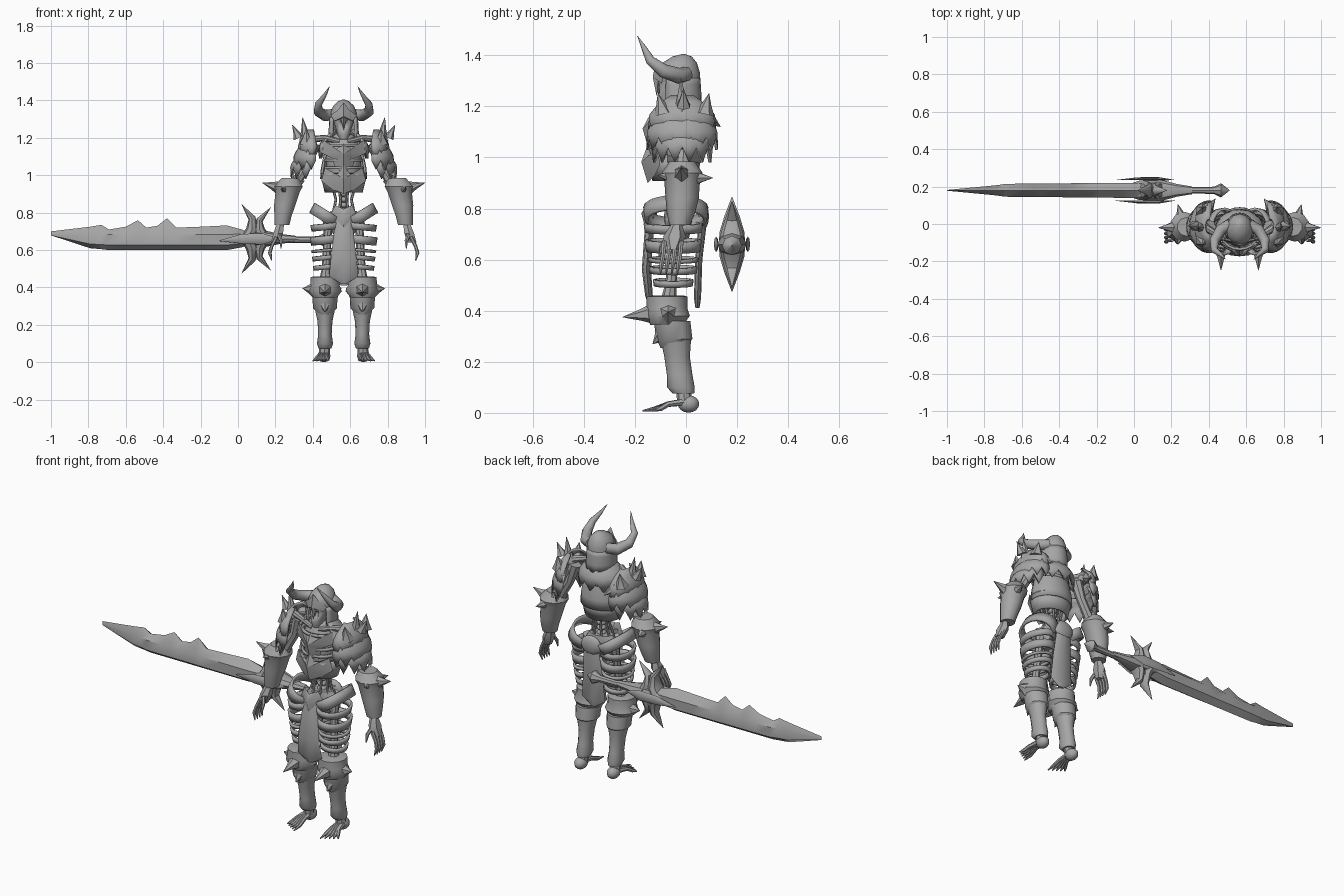
import bpy, bmesh, math
from mathutils import Vector, Matrix

cube = bpy.data.objects.get("Cube")
if cube:
    bpy.data.objects.remove(cube, do_unlink=True)

GREY = (.38, .38, .38, 1)
stone = bpy.data.materials.new("plain grey")
stone.use_nodes = True
stone.diffuse_color = GREY
stone.node_tree.nodes["Principled BSDF"].inputs["Base Color"].default_value = GREY

BODY = Vector((.565, 0, 0))       # centre line of the figure
SWORD = Vector((0, .18, .66))     # axis of the sword


def finish(name, bm, origin=BODY, mirror=False, solid=0):
    """Turn a bmesh into a shaded object, optionally mirrored and thickened."""
    bmesh.ops.recalc_face_normals(bm, faces=bm.faces)
    mesh = bpy.data.meshes.new(name)
    bm.to_mesh(mesh)
    bm.free()
    mesh.materials.append(stone)
    mesh.polygons.foreach_set("use_smooth", [True] * len(mesh.polygons))
    mesh.set_sharp_from_angle(angle=math.radians(40))
    obj = bpy.data.objects.new(name, mesh)
    obj.location = origin
    bpy.context.collection.objects.link(obj)
    if solid:
        mod = obj.modifiers.new("thickness", 'SOLIDIFY')
        mod.thickness, mod.offset = solid, 0
    if mirror:
        mod = obj.modifiers.new("mirror", 'MIRROR')
        mod.use_mirror_merge = False
    return obj


def skin(bm, rings):
    """Bridge rings of points into a closed skin."""
    rings = [[bm.verts.new(p) for p in ring] for ring in rings]
    count = len(rings[0])
    for low, high in zip(rings, rings[1:]):
        for i in range(count):
            j = (i + 1) % count
            bm.faces.new((low[i], low[j], high[j], high[i]))
    bm.faces.new(rings[0][::-1])
    bm.faces.new(rings[-1])


def loft(name, rows, sides=12, **opts):
    """Stack of level ellipses: x, y, z, x radius, y radius."""
    bm = bmesh.new()
    turns = [math.tau * i / sides for i in range(sides)]
    skin(bm, [[(x + rx * math.sin(a), y - ry * math.cos(a), z) for a in turns]
              for x, y, z, rx, ry in rows])
    return finish(name, bm, **opts)


def tube(name, path, sides=8, flat=1, **opts):
    """Round bar along points x, y, z, radius; flat scales its second axis."""
    bm = bmesh.new()
    pts = [Vector(p[:3]) for p in path]
    whole = pts[-1] - pts[0]
    axis = min(range(3), key=lambda k: abs(whole[k]))
    ref = Vector([float(k == axis) for k in range(3)])
    rings = []
    for i, p in enumerate(pts):
        along = (pts[min(i + 1, len(pts) - 1)] - pts[max(i - 1, 0)]).normalized()
        side = along.cross(ref).normalized()
        up = side.cross(along) * flat
        r = path[i][3]
        rings.append([p + r * (side * math.cos(a) + up * math.sin(a))
                      for a in (math.tau * k / sides for k in range(sides))])
    skin(bm, rings)
    return finish(name, bm, **opts)


def spike(name, base, tip, radius, **opts):
    mid = [b + (t - b) * .45 for b, t in zip(base, tip)]
    return tube(name, [(*base, radius), (*mid, radius * .5), (*tip, .001)], 6, **opts)


def ball(name, centre, size, **opts):
    bm = bmesh.new()
    bmesh.ops.create_uvsphere(bm, u_segments=12, v_segments=8, radius=1)
    bmesh.ops.transform(bm, matrix=Matrix.LocRotScale(centre, None, size), verts=bm.verts)
    return finish(name, bm, **opts)


def band(name, centre, size, height, flare=1, tilt=0, **opts):
    """Open oval hoop, tilted about the y axis."""
    bm = bmesh.new()
    bmesh.ops.create_cone(bm, segments=20, radius1=1, radius2=flare, depth=height)
    turn = Matrix.Rotation(math.radians(tilt), 4, 'Y')
    move = Matrix.Translation(centre) @ turn @ Matrix.Diagonal((*size, 1, 1))
    bmesh.ops.transform(bm, matrix=move, verts=bm.verts)
    return finish(name, bm, solid=.014, **opts)


def shell(name, centre, top, low, height, arc, jag, cols=14, **opts):
    """Curved plate hung round a centre, with a ragged lower edge."""
    bm = bmesh.new()
    grid = []
    for c in range(cols + 1):
        a = math.radians(arc[0] + (arc[1] - arc[0]) * c / cols)
        column = []
        for r in range(5):
            t = r / 4
            bulge = math.sin(t * math.pi / 2)
            rx, ry = (s + (e - s) * bulge for s, e in zip(top, low))
            drop = height * t + (jag * (c % 2) if r == 4 else 0)
            column.append(bm.verts.new(centre + Vector(
                (rx * math.sin(a), -ry * math.cos(a), -drop))))
        grid.append(column)
    for left, right in zip(grid, grid[1:]):
        for r in range(4):
            bm.faces.new((left[r], right[r], right[r + 1], left[r + 1]))
    return finish(name, bm, solid=.012, **opts)


def boss(name, half, y, rise):
    """Symmetric raised plate from half an outline of x, z points."""
    bm = bmesh.new()
    outline = half + [(-x, z) for x, z in half[-2:0:-1]]
    rim = [bm.verts.new((x, y + abs(x) * .4, z)) for x, z in outline]
    mid = sum(z for _, z in outline) / len(outline)
    front, back = (bm.verts.new((0, y + d, mid)) for d in (-rise, rise))
    for i, v in enumerate(rim):
        bm.faces.new((rim[i - 1], v, front))
        bm.faces.new((v, rim[i - 1], back))
    return finish(name, bm)


# Head: skull with sunken eyes, helmet, cheek guard and horns
skull = loft("skull", [(0, -.085, 1.19, .02, .02), (0, -.07, 1.22, .035, .045),
                       (0, -.06, 1.25, .042, .05), (0, -.05, 1.29, .055, .065),
                       (0, -.04, 1.33, .05, .06)])
bm = bmesh.new()
bm.from_mesh(skull.data)
eyes = [f for f in bm.faces if f.normal.y < -.8 and 1.25 < f.calc_center_median().z < 1.29]
bmesh.ops.inset_individual(bm, faces=eyes, thickness=.004, depth=-.015)
bm.to_mesh(skull.data)
bm.free()
loft("helmet", [(0, -.025, 1.29, .07, .08), (0, -.03, 1.33, .072, .085),
                (0, -.025, 1.37, .056, .068), (0, -.015, 1.395, .03, .038),
                (0, -.01, 1.405, .005, .005)])
shell("cheek_guard", Vector((0, -.03, 1.31)), (.07, .08), (.075, .085), .1, (55, 305), .025)
boss("brow_guard", [(0, 1.39), (.03, 1.35), (.07, 1.32), (.05, 1.29), (.015, 1.3), (0, 1.24)],
     -.115, .015)
tube("horn", [(.05, 0, 1.325, .03), (.1, -.03, 1.32, .031), (.135, -.09, 1.34, .027),
              (.135, -.14, 1.38, .019), (.1, -.165, 1.43, .01), (.075, -.19, 1.475, .001)],
     10, mirror=True)
tube("neck", [(0, -.03, 1.12, .04), (0, -.03, 1.25, .035)])

# Torso: ribcage, plates, back mantle
loft("ribcage", [(0, -.04, .95, .08, .07), (0, -.045, 1.04, .09, .075),
                 (0, -.045, 1.13, .1, .08), (0, -.035, 1.2, .07, .06), (0, -.03, 1.23, .03, .04)])
for i in range(5):
    band(f"rib_{i + 1}", Vector((0, -.045, 1.0 + .04 * i)), (.1, .09), .014)
band("waist_plate", Vector((0, -.045, .96)), (.095, .08), .1, 1.25)
boss("breastplate", [(0, 1.17), (.04, 1.14), (.11, 1.19), (.12, 1.12), (.06, 1.09),
                     (.05, 1.05), (0, 1.01)], -.14, .03)
boss("belly_plate", [(0, 1.05), (.04, 1.0), (.1, 1.04), (.12, .97), (.07, .93), (0, .9)],
     -.15, .025)
shell("back_plate", Vector((0, -.045, 1.2)), (.07, .06), (.12, .105), .22, (75, 285), 0)
shell("mantle", Vector((0, -.04, 1.24)), (.05, .05), (.13, .115), .1, (60, 300), .05)
tube("collarbone", [(.02, -.09, 1.18, .014), (.1, -.07, 1.2, .016), (.18, -.02, 1.19, .02)],
     mirror=True)

# Spine and the strands round it
for i in range(7):
    ball(f"vertebra_{i + 1}", Vector((0, -.03, .75 + .03 * i)), (.026, .028, .016))
for i in range(8):
    a = math.tau * (i + .5) / 8
    x, y = math.sin(a), math.cos(a)
    tube(f"waist_strand_{i + 1}", [(.065 * x, .05 * y - .04, .94, .008),
         (.045 * x, .035 * y - .03, .87, .007), (.06 * x, .05 * y - .04, .8, .008)], 6)

# Shoulder armour in ragged layers
pad = Vector((.165, -.015, 1.24))
shell("pauldron_upper", pad, (.02, .04), (.075, .13), .1, (-15, 195), .06, 12, mirror=True)
shell("pauldron_middle", pad - Vector((0, 0, .07)), (.05, .09), (.1, .135), .09,
      (-10, 190), .05, 14, mirror=True)
shell("pauldron_lower", pad - Vector((0, 0, .13)), (.06, .08), (.115, .115), .07,
      (5, 175), .06, 12, mirror=True)
for i, (y, z) in enumerate([(-.11, 1.25), (-.02, 1.31), (.09, 1.25)]):
    spike(f"pauldron_spike_{i + 1}", (.2, y * .8, 1.17), (.2 + .02 * (i % 2), y, z), .04,
          mirror=True)
spike("pauldron_side_spike", (.24, -.01, 1.2), (.275, -.01, 1.27), .03, mirror=True)
spike("pauldron_back_spike", (.17, .08, 1.16), (.13, .135, 1.12), .035, mirror=True)

# Arms, bracers and bony hands
tube("upper_arm", [(.16, -.015, 1.17, .035), (.19, -.01, 1.07, .027), (.23, -.01, 1.0, .026),
                   (.275, -.015, .93, .034)], mirror=True)
loft("bracer", [(.285, -.015, .985, .05, .05), (.295, -.015, .94, .08, .08),
                (.3, -.015, .91, .068, .07), (.315, -.015, .84, .06, .065),
                (.325, -.02, .78, .048, .055), (.33, -.025, .735, .042, .04)], 10, mirror=True)
for i, tip in enumerate([(.435, -.02, .96), (.33, .105, .92), (.33, -.11, .93), (.21, -.02, .97)]):
    base = [c + (t - c) * .3 for c, t in zip((.3, -.015, .92), tip)]
    spike(f"bracer_spike_{i + 1}", base, tip, .04, mirror=True)
loft("wrist_guard", [(.335, -.035, .75, .02, .015), (.35, -.045, .69, .03, .045),
                     (.365, -.05, .64, .028, .02)], 6, mirror=True)
for i in range(4):
    y = -.085 + .022 * i
    tube(f"finger_{i + 1}", [(.36, y, .67, .011), (.385, y - .004, .62, .009),
         (.395, y - .01, .585, .01), (.385, y - .015, .545, .003)], 6, mirror=True)
tube("thumb", [(.35, -.07, .69, .011), (.335, -.095, .65, .01), (.335, -.105, .61, .003)],
     6, mirror=True)

# Hips: tilted belt, hoops round the thighs, hanging cloths
loft("pelvis", [(0, -.03, .68, .05, .04), (0, -.03, .75, .11, .06), (0, -.03, .81, .07, .05)])
band("hip_belt", Vector((.095, -.04, .78)), (.08, .115), .06, 1.05, -32, mirror=True)
hoops = [(.725, .077, .105, .035), (.655, .08, .1, .045), (.6, .075, .09, .014),
         (.56, .07, .085, .025), (.51, .065, .07, .025)]
for i, (z, rx, ry, height) in enumerate(hoops):
    band(f"thigh_hoop_{i + 1}", Vector((.09, -.05, z)), (rx, ry), height, 1.04, 6, mirror=True)
tube("thigh_bone", [(.08, -.03, .78, .035), (.085, -.04, .7, .022), (.095, -.06, .5, .022),
                    (.1, -.07, .42, .035)], mirror=True)
loft("front_cloth", [(0, -.14, .42, .015, .008), (0, -.145, .46, .078, .015),
                     (0, -.155, .56, .068, .018), (0, -.145, .7, .052, .018),
                     (0, -.125, .8, .04, .015)], 8)
loft("back_cloth", [(0, .045, .41, .015, .008), (0, .045, .45, .075, .014),
                    (0, .05, .6, .062, .014), (0, .065, .74, .05, .016), (0, .055, .8, .04, .015)], 8)
boss("front_buckle", [(0, .82), (.045, .84), (.07, .79), (.045, .74), (0, .69)], -.15, .025)
ball("back_buckle", Vector((0, .065, .77)), (.065, .025, .055))

# Legs: spiked knee guards, greaves and bony feet
loft("knee_guard", [(.1, -.075, .345, .062, .065), (.1, -.07, .38, .09, .085),
                    (.1, -.075, .41, .078, .08), (.1, -.075, .455, .076, .08),
                    (.1, -.07, .46, .055, .06)], mirror=True)
for i, (base, tip) in enumerate([((.1, -.12, .39), (.1, -.248, .375)),
                                 ((.16, -.07, .39), (.22, -.07, .395)),
                                 ((.04, -.07, .39), (.012, -.07, .395))]):
    spike(f"knee_spike_{i + 1}", base, tip, .045, mirror=True)
loft("greave_plate", [(.1, -.05, .255, .03, .05), (.1, -.045, .29, .064, .07),
                      (.1, -.055, .36, .068, .072)], mirror=True)
boss_tip = spike("greave_point", (.1, -.09, .31), (.1, -.13, .27), .04, mirror=True)
loft("greave", [(.1, -.01, .075, .035, .042), (.1, -.02, .1, .043, .054), (.1, -.025, .15, .036, .05),
                (.1, -.035, .22, .04, .05), (.1, -.04, .29, .055, .06)], mirror=True)
ball("heel", Vector((.105, .01, .035)), (.034, .042, .034), mirror=True)
tube("ankle", [(.1, -.01, .1, .028), (.105, -.005, .03, .03)], mirror=True)
for i in range(5):
    s = i / 4
    tube(f"toe_{i + 1}", [(.095 + .025 * s, -.01, .042, .014), (.09 + .045 * s, -.07, .034, .011),
         (.085 + .065 * s, -.12 + .02 * s, .016, .01), (.085 + .08 * s, -.17 + .05 * s, .008, .003)],
         6, mirror=True)

# Sword blade: hexagonal sections, with barbs along the upper edge
blade = [(-1, .04, .034, .002), (-.79, .065, -.05, .022), (-.73, .075, -.055, .028),
         (-.69, .05, -.06, .034), (-.6, .065, -.06, .036), (-.535, .1, -.06, .036),
         (-.49, .06, -.06, .036), (-.43, .07, -.06, .036), (-.38, .11, -.06, .037),
         (-.33, .06, -.06, .038), (-.2, .065, -.06, .039), (-.06, .072, -.06, .04),
         (.02, .05, -.045, .04), (.1, .02, -.02, .03)]
bm = bmesh.new()
rings = []
for x, top, low, thick in blade:
    upper, lower = min(top, .05) * .6 + low * .1, low * .55
    rings.append([(x, 0, top), (x, thick, upper), (x, thick, lower),
                  (x, 0, low), (x, -thick, lower), (x, -thick, upper)])
skin(bm, rings)
finish("blade", bm, origin=SWORD)

# Sword guard, grip and pommel
for side, word in ((1, "upper"), (-1, "lower")):
    tube(f"{word}_front_fluke", [(.05, 0, 0, .035), (.075, 0, .05 * side, .032),
         (.075, 0, .11 * side, .02), (.02, 0, .184 * side, .001)], 8, 1.5, origin=SWORD)
    tube(f"{word}_rear_fluke", [(.14, 0, 0, .035), (.115, 0, .05 * side, .028),
         (.115, 0, .1 * side, .018), (.175, 0, .168 * side, .001)], 8, 1.5, origin=SWORD)
    tube(f"{word}_guard_plate", [(-.1, .055 * side, -.01, .002), (.02, .062 * side, 0, .026),
         (.13, .062 * side, 0, .03), (.22, .055 * side, 0, .002)], 8, .3, origin=SWORD)
tube("guard_core", [(-.12, 0, -.005, .002), (.03, 0, 0, .04), (.14, 0, 0, .045),
                    (.23, 0, 0, .026), (.31, 0, 0, .016)], 8, 1.3, origin=SWORD)
tube("grip", [(.2, 0, 0, .022), (.33, 0, -.005, .017), (.45, 0, -.005, .02)], origin=SWORD)
tube("pommel", [(.42, 0, -.005, .015), (.465, 0, -.005, .038), (.51, 0, -.005, .002)], origin=SWORD)
